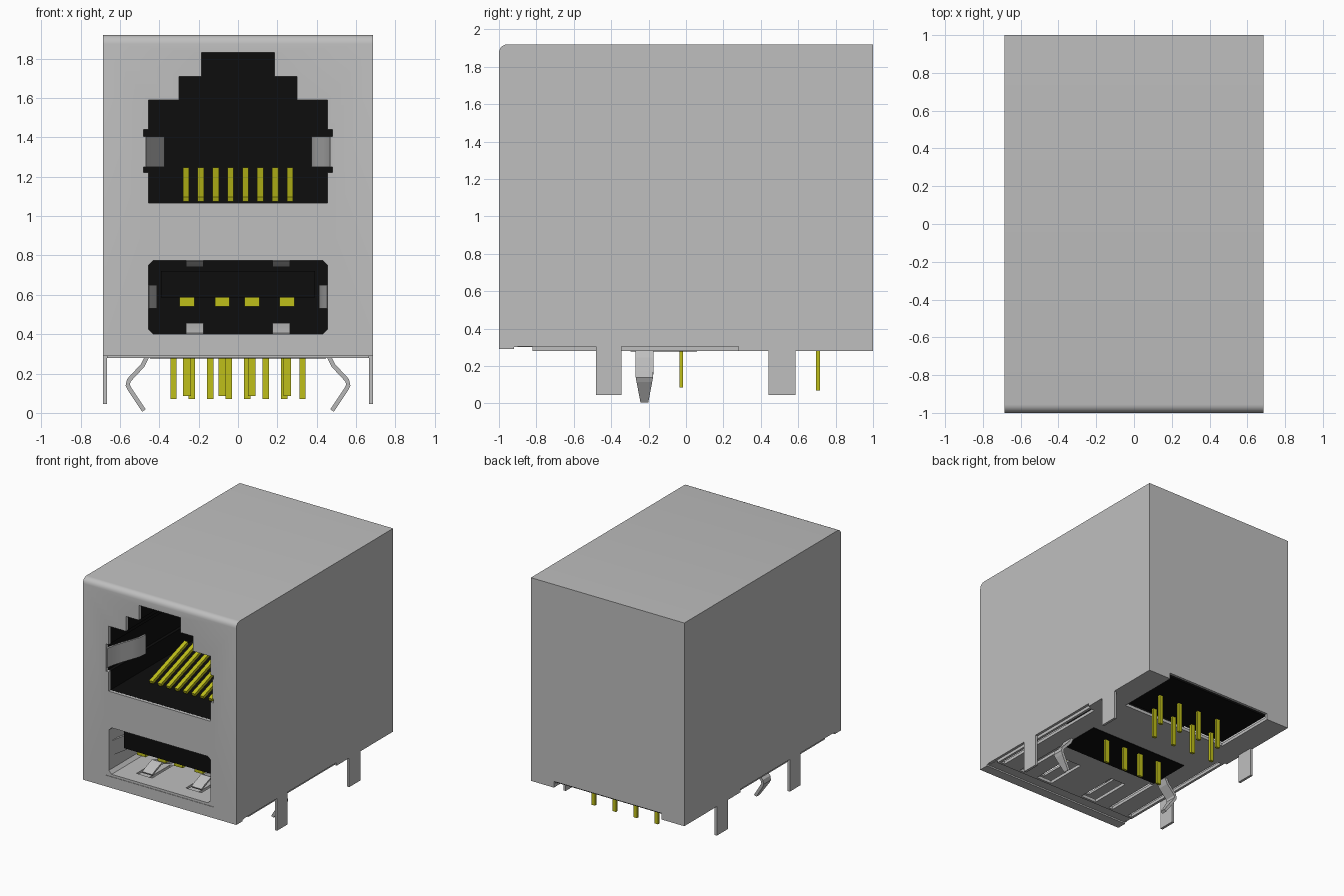
import bpy
import bmesh
from math import sin, cos, pi
from mathutils import Vector

old = bpy.data.objects.get("Cube")
if old:
    bpy.data.objects.remove(old, do_unlink=True)


def material(name, rgb):
    m = bpy.data.materials.new(name)
    m.use_nodes = True
    m.diffuse_color = (*rgb, 1)
    m.node_tree.nodes["Principled BSDF"].inputs["Base Color"].default_value = (*rgb, 1)
    return m


METAL = material("grey metal", (0.52, 0.52, 0.52))
BLACK = material("black plastic", (0.004, 0.004, 0.004))
YELLOW = material("yellow contact", (0.52, 0.52, 0.01))


def finish(name, bm, mat):
    bmesh.ops.recalc_face_normals(bm, faces=bm.faces)
    mesh = bpy.data.meshes.new(name)
    bm.to_mesh(mesh)
    bm.free()
    mesh.materials.append(mat)
    ob = bpy.data.objects.new(name, mesh)
    bpy.context.collection.objects.link(ob)
    return ob


def prism(name, points, axis, lo, hi, mat=METAL):
    """Extrude a closed 2D outline along the x or y axis."""
    bm = bmesh.new()
    place = {"x": lambda a, b: (lo, a, b), "y": lambda a, b: (a, lo, b)}[axis]
    face = bm.faces.new([bm.verts.new(place(a, b)) for a, b in points])
    new = bmesh.ops.extrude_face_region(bm, geom=[face])["geom"]
    step = Vector((hi - lo, 0, 0)) if axis == "x" else Vector((0, hi - lo, 0))
    bmesh.ops.translate(bm, vec=step, verts=[v for v in new if isinstance(v, bmesh.types.BMVert)])
    return finish(name, bm, mat)


def box(name, x, y, z, mat=METAL):
    outline = [(x[0], z[0]), (x[1], z[0]), (x[1], z[1]), (x[0], z[1])]
    return prism(name, outline, "y", y[0], y[1], mat)


def cut(target, cutter):
    """Subtract the cutter for good and delete it."""
    mod = target.modifiers.new("cut", "BOOLEAN")
    mod.operation, mod.solver, mod.object = "DIFFERENCE", "EXACT", cutter
    deps = bpy.context.evaluated_depsgraph_get()
    mesh = bpy.data.meshes.new_from_object(target.evaluated_get(deps))
    target.modifiers.clear()
    target.data = mesh
    bpy.data.objects.remove(cutter, do_unlink=True)


def cut_box(target, x, y, z):
    cut(target, box("cutter", x, y, z, target.data.materials[0]))


def ribbon(path, thick):
    """Closed outline of a bent strip following a 2D path."""
    pts = [Vector(p) for p in path]
    left, right = [], []
    for i, p in enumerate(pts):
        d = (pts[min(i + 1, len(pts) - 1)] - pts[max(i - 1, 0)]).normalized()
        n = Vector((-d.y, d.x)) * thick / 2
        left.append(p + n)
        right.append(p - n)
    return [tuple(p) for p in left + right[::-1]]


def mirrored(half):
    return half + [(-x, z) for x, z in reversed(half)]


# Outlines of the two sockets
socket = mirrored([(.455, 1.065), (.455, 1.22), (.48, 1.22), (.48, 1.44), (.455, 1.44),
                   (.455, 1.59), (.30, 1.59), (.30, 1.71), (.185, 1.71), (.185, 1.83)])
slot = mirrored([(.43, .40), (.455, .425), (.455, .75), (.43, .775)])

# Sheet metal shell with a rounded top front edge
R = 0.045
arc = [(-1 + R - R * sin(t * pi / 10), 1.92 - R + R * cos(t * pi / 10)) for t in range(6)]
shell = prism("shell", [(-1, .28), (1, .28), (1, 1.92)] + arc, "x", -.685, .685)
cut_box(shell, (-.662, .662), (-.975, .98), (.305, 1.895))
cut(shell, prism("cutter", socket, "y", -1.1, -.9))
cut_box(shell, (-.485, .485), (-1.1, -.9), (.38, .81))
cut_box(shell, (-.8, .8), (-1.1, -.91), (.2, .29))
cut_box(shell, (-.8, .8), (-.92, -.82), (.2, .302))
cut_box(shell, (-.48, .48), (.47, 1.1), (.2, .33))
cut_box(shell, (-.45, .45), (-.30, .06), (.2, .32))
for s in (-1, 1):
    def side(a, b):
        return tuple(sorted((s * a, s * b)))
    cut_box(shell, side(.665, .8), (-.9, .28), (.2, .305))
    cut_box(shell, side(.61, .645), (-.80, .26), (.2, .32))
    cut_box(shell, side(.42, .46), (-.80, -.32), (.2, .32))
    cut_box(shell, side(.15, .29), (-.80, -.45), (.2, .32))

# Black insulator: upper block with the socket cavity, lower blocks
upper = box("upper_insulator", (-.66, .66), (-.974, .979), (.86, 1.89), BLACK)
cut(upper, prism("cutter", socket, "y", -1.1, .1, BLACK))
box("rear_insulator", (-.478, .478), (.472, .979), (.315, .86), BLACK)
box("middle_insulator", (-.448, .448), (-.298, .058), (.277, .86), BLACK)

# Lower socket: metal tube, black tongue and contacts
tube = box("lower_socket_tube", (-.484, .484), (-.998, -.25), (.381, .809))
cut(tube, prism("cutter", slot, "y", -1.1, -.2))
for x in (-.22, .22):
    cut_box(tube, (x - .07, x + .07), (-.88, -.45), (.3, .42))
box("lower_socket_back", (-.46, .46), (-.31, -.29), (.39, .79), BLACK)
box("tongue", (-.39, .39), (-.90, -.3), (.585, .72), BLACK)
for i, x in enumerate((-.26, -.08, .07, .25)):
    box(f"tongue_contact_{i + 1}", (x - .038, x + .038), (-.86, -.3), (.54, .587), YELLOW)
    box(f"lower_socket_pin_{i + 1}", (x - .02, x + .02), (-.035, -.015), (.085, .3), YELLOW)

# Spring tabs on the floor and roof of the lower socket
floor_path = [(-.45, .39), (-.60, .41), (-.72, .45), (-.80, .42), (-.84, .40)]
roof_path = [(y, 1.175 - (z - .39) * .6 - .39) for y, z in floor_path]
for word, s in (("right", -1), ("left", 1)):
    for kind, path in (("floor", floor_path), ("roof", roof_path)):
        prism(f"{word}_{kind}_spring", ribbon(path, .015), "x", s * .22 - .045, s * .22 + .045)

    def bent(name, path, z, thick=.015):
        """Strip bent in plan view, spanning a range of heights."""
        bm = bmesh.new()
        face = bm.faces.new([bm.verts.new((s * x, y, z[0])) for x, y in ribbon(path, thick)])
        new = bmesh.ops.extrude_face_region(bm, geom=[face])["geom"]
        bmesh.ops.translate(bm, vec=(0, 0, z[1] - z[0]),
                            verts=[v for v in new if isinstance(v, bmesh.types.BMVert)])
        return finish(name, bm, METAL)

    bent(f"{word}_lower_side_spring", [(.46, -.95), (.44, -.85), (.42, -.72), (.45, -.5)], (.53, .65))
    spring = bent(f"{word}_upper_side_spring",
                  [(.475, -.995), (.465, -.93), (.44, -.85), (.41, -.77), (.388, -.70), (.382, -.64)],
                  (1.25, 1.405))

    # Solder posts
    for end, y in (("front", (-.48, -.345)), ("rear", (.44, .585))):
        box(f"{word}_{end}_post", tuple(sorted((s * .665, s * .685))), y, (.045, .32))

    # Bent board clip, narrowing towards its tip
    path = [(s * x, z) for x, z in ((.46, .29), (.485, .24), (.555, .165),
                                    (.56, .14), (.55, .12), (.478, .012))]
    clip = prism(f"{word}_board_clip", ribbon(path, .022), "y", -.27, -.175)
    for v in clip.data.vertices:
        taper = min(1, .42 + max(v.co.z, 0) * 4)
        v.co.y = -.2225 + (v.co.y + .2225) * taper
        v.co.z = max(v.co.z, 0)

# Upper socket: sloping contact wires and two staggered rows of pins
for i in range(8):
    x = (i - 3.5) * .0755
    prism(f"contact_wire_{i + 1}", ribbon([(-.73, 1.085), (-.28, 1.235)], .025), "x",
          x - .016, x + .016, YELLOW)
    px, py = (i - 3.5) * .0937, (.52, .705)[i % 2]
    box(f"upper_socket_pin_{i + 1}", (px - .016, px + .016), (py - .011, py + .011),
        (.07, .33), YELLOW)

# Smooth the bends, keep the folds crisp
for ob in bpy.context.scene.objects:
    ob.select_set(ob.type == "MESH" and ("spring" in ob.name or ob.name == "shell"))
bpy.context.view_layer.objects.active = shell
bpy.ops.object.shade_smooth_by_angle(angle=.5)
